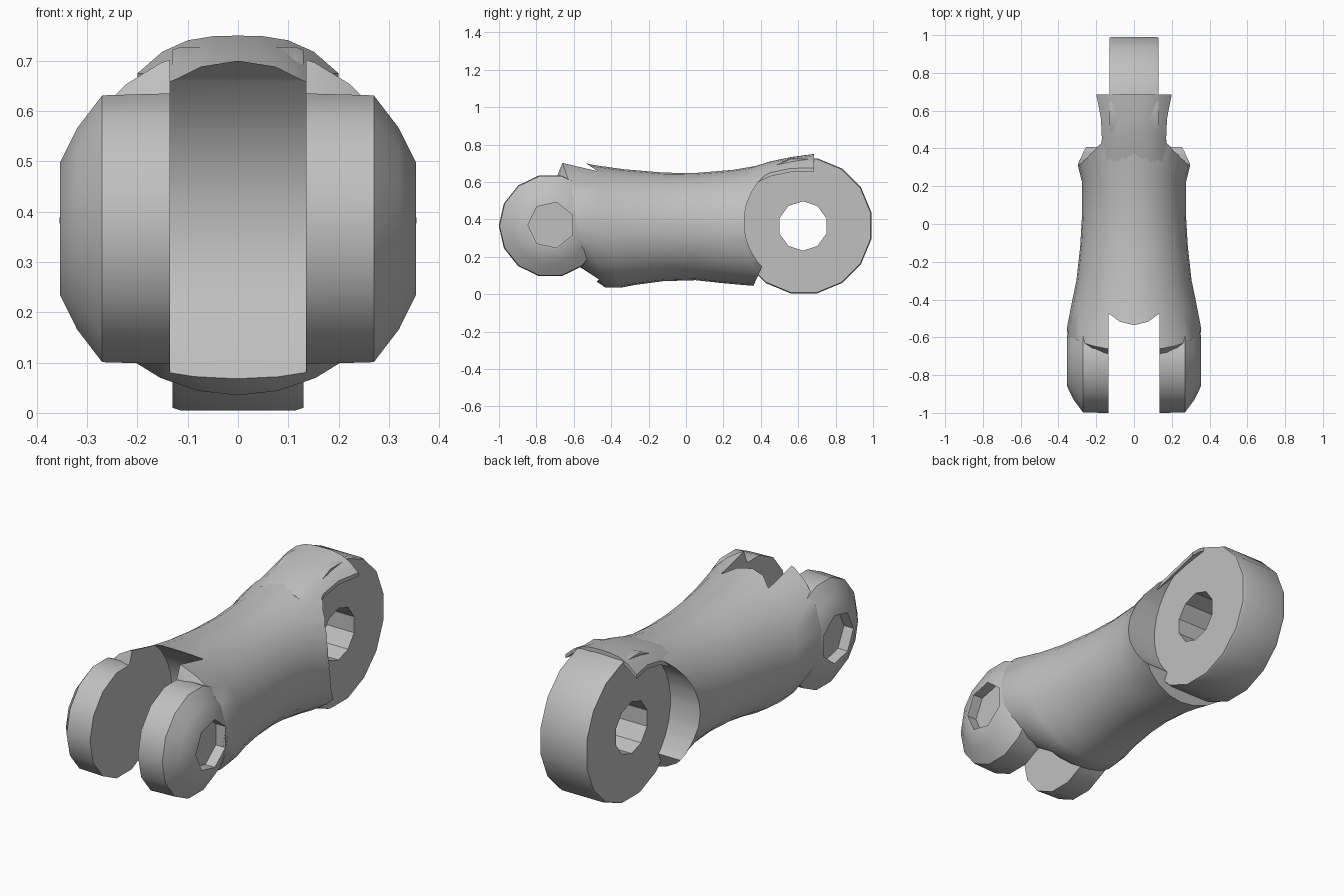
import bpy, bmesh, math

cube = bpy.data.objects.get("Cube")
if cube:
    bpy.data.objects.remove(cube, do_unlink=True)

grey = bpy.data.materials.new("mid_grey")
grey.use_nodes = True
COLOR = (0.53, 0.53, 0.53, 1)
grey.diffuse_color = COLOR
grey.node_tree.nodes["Principled BSDF"].inputs["Base Color"].default_value = COLOR


def finish(name, bm, angle=35):
    bmesh.ops.recalc_face_normals(bm, faces=bm.faces)
    mesh = bpy.data.meshes.new(name)
    bm.to_mesh(mesh)
    bm.free()
    mesh.materials.append(grey)
    obj = bpy.data.objects.new(name, mesh)
    bpy.context.collection.objects.link(obj)
    if angle:
        smooth(obj, angle)
    return obj


def smooth(obj, angle):
    bpy.ops.object.select_all(action='DESELECT')
    obj.select_set(True)
    bpy.context.view_layer.objects.active = obj
    bpy.ops.object.shade_smooth_by_angle(angle=math.radians(angle))


def loft(rings):
    bm = bmesh.new()
    loops = [[bm.verts.new(p) for p in ring] for ring in rings]
    n = len(loops[0])
    for a, b in zip(loops, loops[1:]):
        for i in range(n):
            j = (i + 1) % n
            bm.faces.new((a[i], a[j], b[j], b[i]))
    bm.faces.new(loops[0])
    bm.faces.new(loops[-1])
    return bm


def disc_ring(x, y, z, r, n, turn=0.0):
    angles = [math.tau * (i + turn) / n for i in range(n)]
    return [(x, y + r * math.cos(a), z + r * math.sin(a)) for a in angles]


def pin(name, x0, x1, y, z, r, n, angle=35):
    return finish(name, loft([disc_ring(x, y, z, r, n, 0.5) for x in (x0, x1)]), angle)


def cut(obj, cutter):
    mod = obj.modifiers.new("cut", 'BOOLEAN')
    mod.operation = 'DIFFERENCE'
    mod.solver = 'EXACT'
    mod.object = cutter
    bpy.context.view_layer.objects.active = obj
    bpy.ops.object.modifier_apply(modifier=mod.name)
    bpy.data.objects.remove(cutter, do_unlink=True)


def cut_recess(obj, side):
    cut(obj, pin("recess_cutter", side * 0.3, side * 0.5, -0.72, 0.37, 0.125, 7, 0))


# Waisted body: centre y, half width, low z, high z, slant of the ring
SECTIONS = [
    (-0.70, 0.345, 0.20, 0.55, -0.03),
    (-0.55, 0.355, 0.035, 0.73, -0.12),
    (-0.42, 0.33, 0.035, 0.69, -0.07),
    (-0.30, 0.305, 0.05, 0.668, -0.03),
    (-0.12, 0.285, 0.07, 0.65, 0.0),
    (0.05, 0.275, 0.075, 0.648, 0.0),
    (0.22, 0.275, 0.06, 0.665, 0.03),
    (0.38, 0.315, 0.05, 0.70, 0.08),
    (0.52, 0.36, 0.045, 0.735, 0.16),
]
SIDES = 28
rings = []
for y, w, low, high, slant in SECTIONS:
    ring = []
    for i in range(SIDES):
        a = math.tau * i / SIDES
        ring.append((w * math.cos(a), y + slant * math.sin(a),
                     (low + high) / 2 + (high - low) / 2 * math.sin(a)))
    rings.append(ring)
body = finish("body", loft(rings))

# Round clearances for the neighbouring links
cut(body, pin("slot_cutter", -0.135, 0.135, -0.72, 0.365, 0.383, 32))
cut(body, pin("rear_cutter", -0.6, 0.6, 0.65, 0.385, 0.34, 32))

# Fork prongs with a rounded outer side and a blind pin recess
PRONG = [(0.135, 0.276), (0.27, 0.272), (0.32, 0.205), (0.354, 0.135)]
for side, label in ((1, "left"), (-1, "right")):
    shape = loft([disc_ring(side * x, -0.725, 0.366, r, 14) for x, r in PRONG])
    prong = finish(label + "_prong", shape, 30)
    cut_recess(prong, side)
    cut_recess(body, side)
smooth(body, 35)

# Rear tongue with a through hole
TONGUE = [(-0.13, 0.363), (-0.115, 0.368), (0.115, 0.368), (0.13, 0.363)]
tongue = finish("rear_tongue", loft(
    [disc_ring(x, 0.63, 0.366, r, 16, 0.5) for x, r in TONGUE]), 25)
cut(tongue, pin("hole_cutter", -0.5, 0.5, 0.625, 0.365, 0.132, 10, 0))

# Thin arched hood that carries the body over the top of the tongue
HOOD = [(0.33, 0.19, 0.672, 0.08), (0.45, 0.17, 0.71, 0.06),
        (0.56, 0.175, 0.733, 0.06), (0.685, 0.2, 0.75, 0.075)]
STEPS = [i / 4 for i in range(-4, 5)]
strips = []
for y, w, top, drop in HOOD:
    upper = [(w * t, y, top - drop * abs(t) ** 3) for t in STEPS]
    lower = [(x, y, z - 0.02) for x, y, z in reversed(upper)]
    strips.append(upper + lower)
finish("top_hood", loft(strips), 35)
